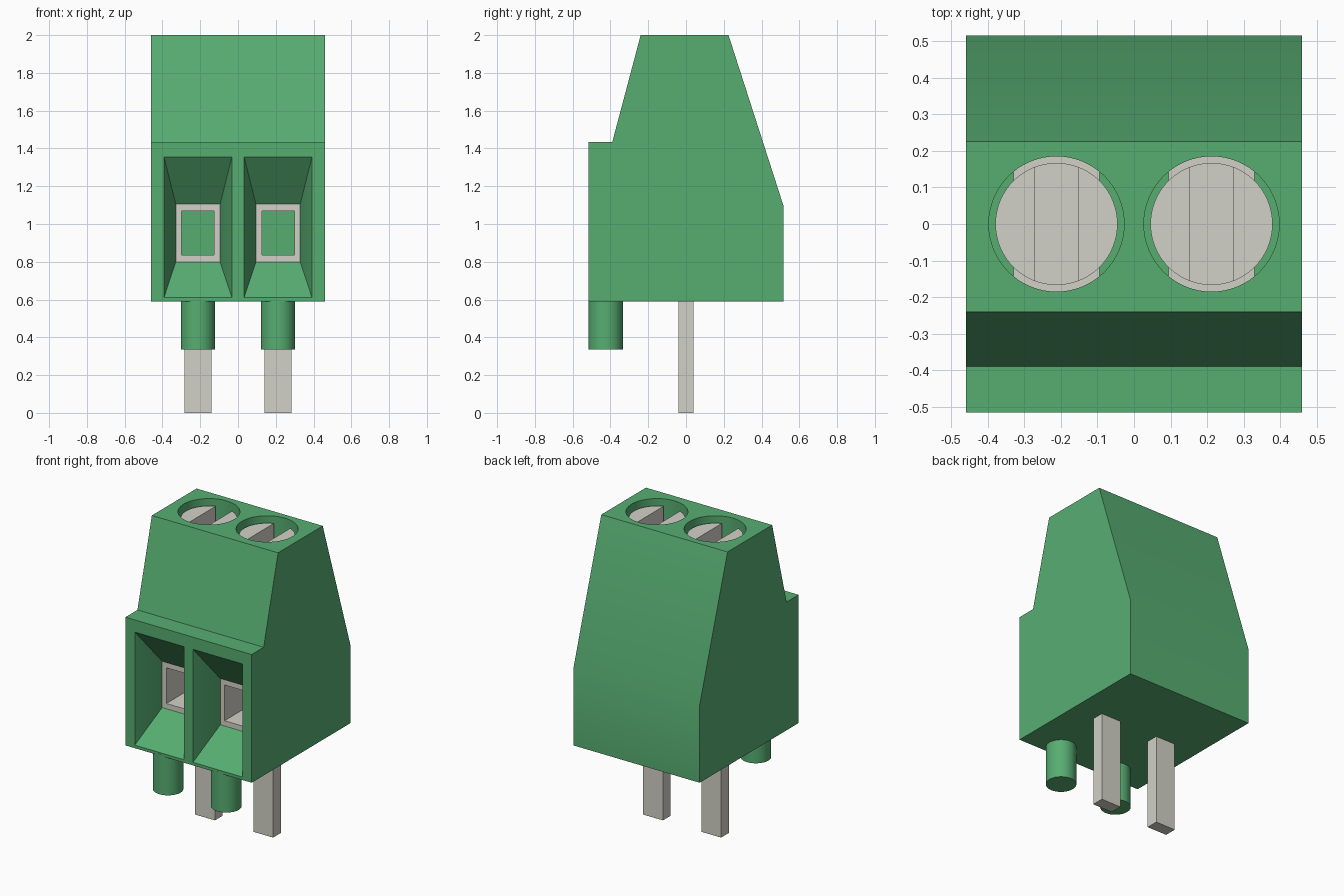
import bpy, bmesh, math
from mathutils import Matrix

cube = bpy.data.objects.get("Cube")
if cube:
    bpy.data.objects.remove(cube, do_unlink=True)


def material(name, rgb):
    m = bpy.data.materials.new(name)
    m.use_nodes = True
    m.diffuse_color = (*rgb, 1)
    bsdf = next(n for n in m.node_tree.nodes if n.type == 'BSDF_PRINCIPLED')
    bsdf.inputs["Base Color"].default_value = (*rgb, 1)
    return m


GREEN = material("housing green", (0.095, 0.42, 0.167))
METAL = material("metal grey", (0.645, 0.638, 0.572))


def finish(bm, name, mat):
    bmesh.ops.recalc_face_normals(bm, faces=bm.faces[:])
    mesh = bpy.data.meshes.new(name)
    bm.to_mesh(mesh)
    bm.free()
    mesh.materials.append(mat)
    ob = bpy.data.objects.new(name, mesh)
    bpy.context.collection.objects.link(ob)
    return ob


def loft(name, rings, mat):
    """Closed solid through rings that all have the same point count."""
    bm = bmesh.new()
    loops = [[bm.verts.new(p) for p in ring] for ring in rings]
    for a, b in zip(loops, loops[1:]):
        for i in range(len(a)):
            j = (i + 1) % len(a)
            bm.faces.new((a[i], a[j], b[j], b[i]))
    bm.faces.new(loops[0])
    bm.faces.new(loops[-1])
    return finish(bm, name, mat)


def rect(y, cx, half_w, z0, z1):
    return [(cx - half_w, y, z0), (cx + half_w, y, z0),
            (cx + half_w, y, z1), (cx - half_w, y, z1)]


def box(name, cx, half_w, y0, y1, z0, z1, mat):
    return loft(name, [rect(y0, cx, half_w, z0, z1), rect(y1, cx, half_w, z0, z1)], mat)


def cylinder(name, x, y, r, z0, z1, mat):
    bm = bmesh.new()
    bmesh.ops.create_cone(bm, cap_ends=True, segments=64, radius1=r, radius2=r,
                          depth=z1 - z0, matrix=Matrix.Translation((x, y, (z0 + z1) / 2)))
    return finish(bm, name, mat)


def select(ob):
    bpy.ops.object.select_all(action='DESELECT')
    ob.select_set(True)
    bpy.context.view_layer.objects.active = ob


def cut(ob, cutter):
    mod = ob.modifiers.new("cut", 'BOOLEAN')
    mod.operation = 'DIFFERENCE'
    mod.solver = 'EXACT'
    mod.object = cutter
    select(ob)
    bpy.ops.object.modifier_apply(modifier=mod.name)
    bpy.data.objects.remove(cutter, do_unlink=True)


def smooth(ob):
    select(ob)
    bpy.ops.object.shade_smooth_by_angle(angle=math.radians(20))


# Housing: side profile (y, z) swept across the width
profile = [(-0.515, 0.59), (0.515, 0.59), (0.515, 1.10), (0.225, 2.0),
           (-0.24, 2.0), (-0.39, 1.435), (-0.515, 1.435)]
housing = loft("housing", [[(x, y, z) for y, z in profile] for x in (-0.46, 0.46)], GREEN)

for side, s in (("left", 1), ("right", -1)):
    x = 0.212 * s

    # Wire entry funnel leading into the clamp pocket
    cut(housing, loft("entry_cutter", [
        rect(-0.6, x, 0.18, 0.61, 1.355), rect(-0.515, x, 0.18, 0.61, 1.355),
        rect(-0.32, x, 0.117, 0.80, 1.105), rect(0.3, x, 0.117, 0.80, 1.105)], GREEN))
    # Screw shaft from the top down to the clamp
    cut(housing, cylinder("shaft_cutter", x, 0, 0.185, 1.09, 2.1, GREEN))

    # Hollow wire clamp
    clamp = box(side + "_clamp", x, 0.117, -0.32, 0.3, 0.80, 1.105, METAL)
    cut(clamp, box("clamp_cutter", x, 0.086, -0.4, 0.4, 0.835, 1.07, METAL))

    # Slotted screw
    screw = cylinder(side + "_screw", x, 0, 0.167, 1.1, 1.96, METAL)
    cut(screw, box("slot_cutter", x, 0.06, -0.3, 0.3, 1.86, 2.1, METAL))
    smooth(screw)

    # Solder pin and locating peg under the housing
    box(side + "_pin", x, 0.072, -0.04, 0.04, 0, 0.6, METAL)
    smooth(cylinder(side + "_peg", x, -0.425, 0.091, 0.335, 0.6, GREEN))

smooth(housing)
